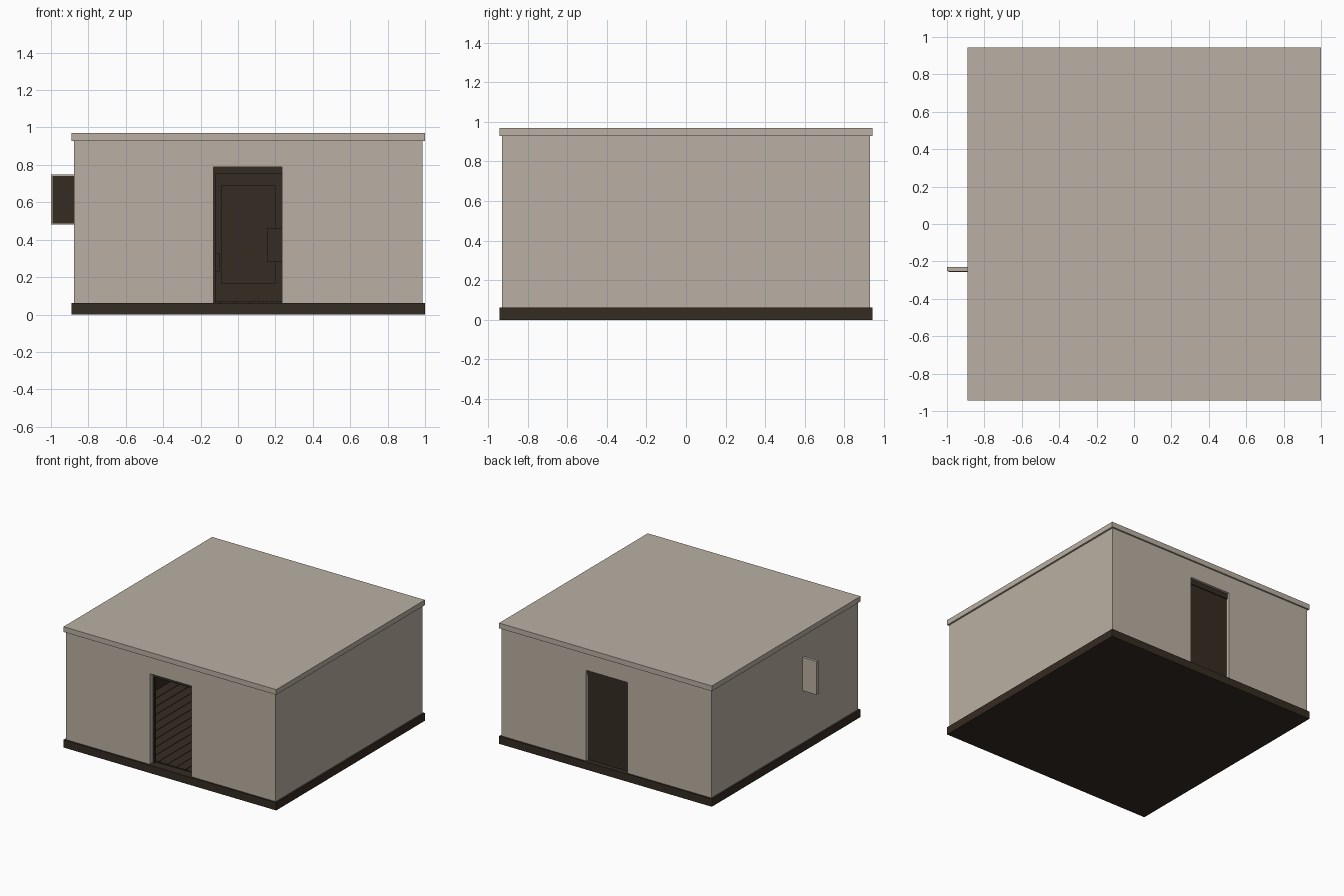
import bpy, bmesh

if "Cube" in bpy.data.objects:
    bpy.data.objects.remove(bpy.data.objects["Cube"])

def mat(name, col):
    m = bpy.data.materials.new(name)
    m.diffuse_color = (*col, 1)
    m.use_nodes = True
    m.node_tree.nodes["Principled BSDF"].inputs["Base Color"].default_value = m.diffuse_color
    return m

PLASTER = mat("beige plaster", (0.49, 0.434, 0.366))
DARK = mat("dark brown wood", (0.036, 0.025, 0.016))

def finish(bm, name, material):
    bmesh.ops.recalc_face_normals(bm, faces=bm.faces[:])
    me = bpy.data.meshes.new(name)
    bm.to_mesh(me)
    bm.free()
    ob = bpy.data.objects.new(name, me)
    me.materials.append(material)
    bpy.context.collection.objects.link(ob)
    return ob

def add_box(bm, x0, x1, y0, y1, z0, z1):
    vs = bmesh.ops.create_cube(bm, size=1)["verts"]
    for v in vs:
        v.co = (x1 if v.co.x > 0 else x0, y1 if v.co.y > 0 else y0, z1 if v.co.z > 0 else z0)

def box(name, material, *dims):
    bm = bmesh.new()
    add_box(bm, *dims)
    return finish(bm, name, material)

def prism(name, material, pts, y0, y1):
    """Extrude an x-z profile from y0 to y1."""
    bm = bmesh.new()
    f = bm.faces.new([bm.verts.new((x, y0, z)) for x, z in pts])
    r = bmesh.ops.extrude_face_region(bm, geom=[f])
    for v in r["geom"]:
        if isinstance(v, bmesh.types.BMVert):
            v.co.y = y1
    return finish(bm, name, material)

def door_wall(name, material, x0, x1, z1, d0, d1, dz, y0, y1):
    """Wall with a doorway open to the floor."""
    prism(name, material, [(x0, ZB), (d0, ZB), (d0, dz), (d1, dz), (d1, ZB),
                           (x1, ZB), (x1, z1), (x0, z1)], y0, y1)

ZB, ZT = 0.062, 0.928          # wall bottom and top
X0, X1, Y = -0.876, 0.986, 0.93
T = 0.04                       # wall thickness
L = 0.02                       # lining thickness
D0, D1, DZ = -0.132, 0.236, 0.79

# base slab and flat roof
box("base_slab", DARK, -0.89, 1.0, -0.943, 0.943, 0, ZB)
box("roof_slab", PLASTER, -0.89, 1.0, -0.943, 0.943, ZT, 0.97)

# outer walls
door_wall("front_wall", PLASTER, X0, X1, ZT, D0, D1, DZ, -Y, -Y + T)
door_wall("back_wall", PLASTER, X0, X1, ZT, D0, D1, DZ, Y - T, Y)
box("left_wall", PLASTER, X0, X0 + T, -Y + T, Y - T, ZB, ZT)
box("right_wall", PLASTER, X1 - T, X1, -Y + T, Y - T, ZB, ZT)

# dark room lining
door_wall("front_lining", DARK, X0 + T, X1 - T, ZT, D0 + 0.012, D1 - 0.002, 0.75, -Y + T, -Y + T + L)
box("left_lining", DARK, X0 + T, X0 + T + L, -Y + T + L, Y - T, ZB, ZT)
box("right_lining", DARK, X1 - T - L, X1 - T, -Y + T + L, Y - T, ZB, ZT)
box("back_lining", DARK, X0 + T + L, X1 - T - L, Y - T - L, Y - T, ZB, ZT)
box("ceiling_lining", DARK, X0 + T + L, X1 - T - L, -Y + T + L, Y - T - L, ZT - L, ZT)

# floor boards
bm = bmesh.new()
x = X0 + T + L
while x < X1 - T - L - 0.01:
    x_end = min(x + 0.076, X1 - T - L)
    add_box(bm, x, x_end, -Y + T + L, Y - T - L, ZB, ZB + 0.008)
    x += 0.08
finish(bm, "floor_boards", DARK)

# back door, with a raised panel inside
box("back_door", DARK, D0, D1, Y - T, Y - T + 0.012, ZB, 0.75)
box("back_door_lintel", DARK, D0, D1, Y - T, Y - T + 0.02, 0.75, DZ)
box("back_door_panel", DARK, -0.09, 0.2, Y - T - L - 0.01, Y - T - L, 0.165, 0.69)

# furniture glimpsed through the doorway
box("cabinet", DARK, 0.155, 0.45, 0.3, 0.5, 0.28, 0.46)
box("cabinet_front", DARK, 0.18, 0.425, 0.292, 0.3, 0.305, 0.435)
for i, lx in enumerate((0.25, 0.42)):
    box(f"cabinet_leg_{i}", DARK, lx, lx + 0.025, 0.38, 0.42, ZB, 0.28)
box("bench", DARK, -0.4, -0.1, 0.3, 0.5, 0.23, 0.33)
box("bench_base", DARK, -0.38, -0.12, 0.32, 0.48, ZB, 0.23)

# hanging sign on the left wall
box("sign_board", PLASTER, -1.0, X0, -0.252, -0.23, 0.48, 0.748)
box("sign_face", DARK, -0.992, X0, -0.256, -0.252, 0.488, 0.74)
